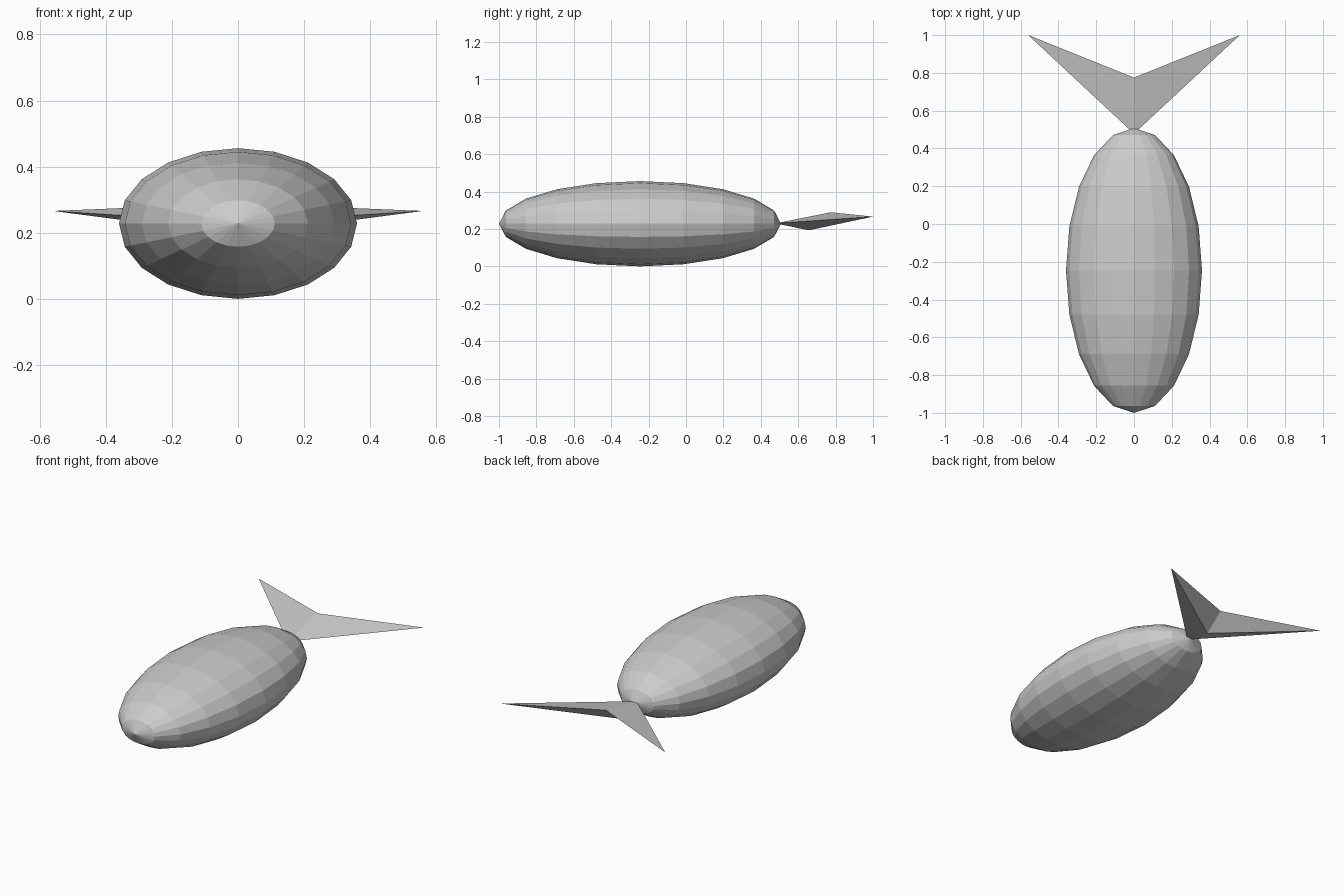
import bpy, bmesh, math
from mathutils import Matrix

if "Cube" in bpy.data.objects:
    bpy.data.objects.remove(bpy.data.objects["Cube"])


def add_object(name, bm):
    bmesh.ops.recalc_face_normals(bm, faces=bm.faces)
    mesh = bpy.data.meshes.new(name)
    bm.to_mesh(mesh)
    bm.free()
    obj = bpy.data.objects.new(name, mesh)
    bpy.context.collection.objects.link(obj)
    return obj


# Body: faceted ellipsoid with its poles along y
bm = bmesh.new()
shape = (Matrix.Translation((0, -0.246, 0.228))
         @ Matrix.Diagonal((0.36, 0.754, 0.228, 1))
         @ Matrix.Rotation(math.radians(90), 4, 'X'))
bmesh.ops.create_uvsphere(bm, u_segments=20, v_segments=10, radius=1, matrix=shape)
add_object("body", bm)

# Tail fin: half a forked fluke, open at the centre plane, then mirrored
bm = bmesh.new()
root, notch, keel, tip = [bm.verts.new(p) for p in (
    (0, 0.478, 0.23), (0, 0.775, 0.289), (0, 0.657, 0.193), (0.56, 1.0, 0.266))]
for face in ((root, tip, notch), (notch, tip, keel), (keel, tip, root)):
    bm.faces.new(face)
bmesh.ops.mirror(bm, geom=bm.verts[:] + bm.edges[:] + bm.faces[:],
                 axis='X', merge_dist=0.0001)
bmesh.ops.remove_doubles(bm, verts=bm.verts, dist=0.0001)
add_object("tail_fin", bm)
